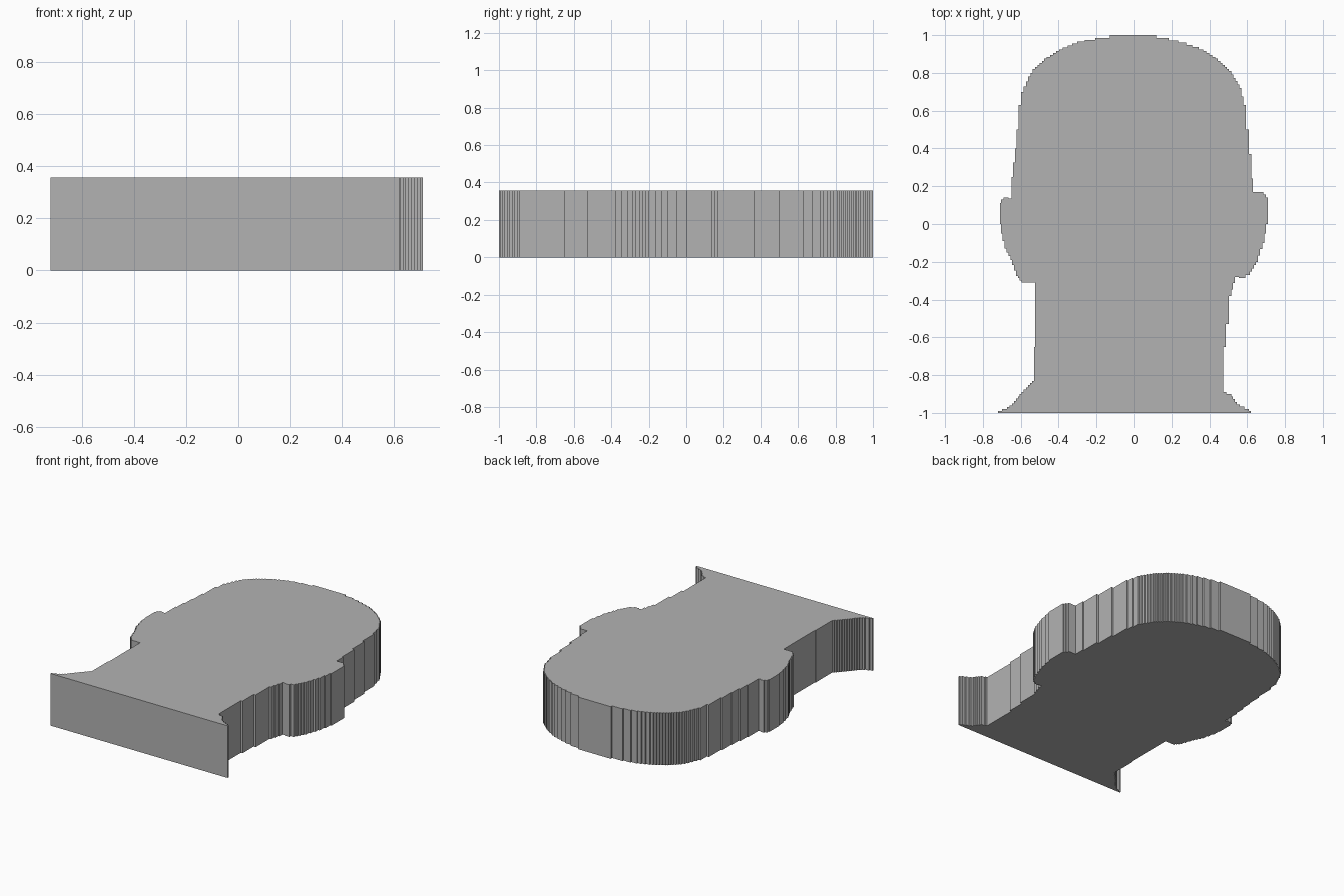
import bpy, bmesh

if "Cube" in bpy.data.objects:
    bpy.data.objects.remove(bpy.data.objects["Cube"])

HEIGHT = 0.357
STEP = 0.0106   # pitch of the stair-stepped silhouette

# Silhouette, clockwise seen from above: left shoulder, neck, ear, crown, right ear, neck, shoulder
OUTLINE = [
    (-.72, -1), (-.72, -.99), (-.68, -.98), (-.64, -.95), (-.60, -.90), (-.535, -.83),
    (-.525, -.65), (-.525, -.31), (-.59, -.31), (-.62, -.275), (-.65, -.19), (-.68, -.13),
    (-.70, -.05), (-.71, 0), (-.71, .11), (-.70, .13), (-.68, .14), (-.65, .135),
    (-.645, .25), (-.625, .40), (-.62, .50), (-.605, .63), (-.59, .70), (-.555, .78),
    (-.53, .82), (-.47, .875), (-.39, .925), (-.29, .965), (-.18, .985), (-.08, 1),
    (.08, 1), (.16, .985), (.26, .96), (.36, .925), (.44, .875), (.51, .81),
    (.565, .72), (.585, .63), (.60, .50), (.615, .37), (.63, .24), (.63, .17),
    (.68, .17), (.705, .14), (.715, .10), (.705, 0), (.685, -.10), (.65, -.20),
    (.61, -.27), (.57, -.285), (.54, -.28), (.51, -.38), (.495, -.53), (.48, -.65),
    (.47, -.89), (.51, -.90), (.55, -.955), (.62, -.99), (.62, -1),
]


def stepped(points):
    """Turn every sloping segment into small axis-aligned stairs."""
    out = [points[0]]
    for (x0, y0), (x1, y1) in zip(points, points[1:]):
        dx, dy = x1 - x0, y1 - y0
        if abs(dx) < 1e-6 or abs(dy) < 1e-6:
            out.append((x1, y1))
            continue
        n = max(1, round(min(abs(dx), abs(dy)) / STEP))
        for i in range(n):
            x, y = x0 + dx * i / n, y0 + dy * i / n
            # half a run, a full rise, half a run: stairs centred on the slope
            out += [(x + dx / n / 2, y), (x + dx / n / 2, y + dy / n),
                    (x + dx / n, y + dy / n)]
    return out


def drop_straight(points):
    """Remove points in the middle of straight runs."""
    n = len(points)
    return [p for i, p in enumerate(points)
            if abs((p[0] - points[i - 1][0]) * (points[(i + 1) % n][1] - p[1])
                   - (p[1] - points[i - 1][1]) * (points[(i + 1) % n][0] - p[0])) > 1e-9]


# Head slab: silhouette extruded upward
bm = bmesh.new()
base = bm.faces.new([bm.verts.new((x, y, 0)) for x, y in drop_straight(stepped(OUTLINE))])
wall = bmesh.ops.extrude_face_region(bm, geom=[base], use_keep_orig=True)
top = [v for v in wall["geom"] if isinstance(v, bmesh.types.BMVert)]
bmesh.ops.translate(bm, verts=top, vec=(0, 0, HEIGHT))
bmesh.ops.recalc_face_normals(bm, faces=bm.faces)
bmesh.ops.triangulate(bm, faces=[f for f in bm.faces if len(f.verts) > 4])
mesh = bpy.data.meshes.new("head_slab")
bm.to_mesh(mesh)
bm.free()

# Plain grey
grey = bpy.data.materials.new("plain grey")
grey.diffuse_color = (0.45, 0.45, 0.45, 1)
grey.use_nodes = True
grey.node_tree.nodes["Principled BSDF"].inputs["Base Color"].default_value = grey.diffuse_color
mesh.materials.append(grey)

slab = bpy.data.objects.new("head_slab", mesh)
bpy.context.collection.objects.link(slab)
